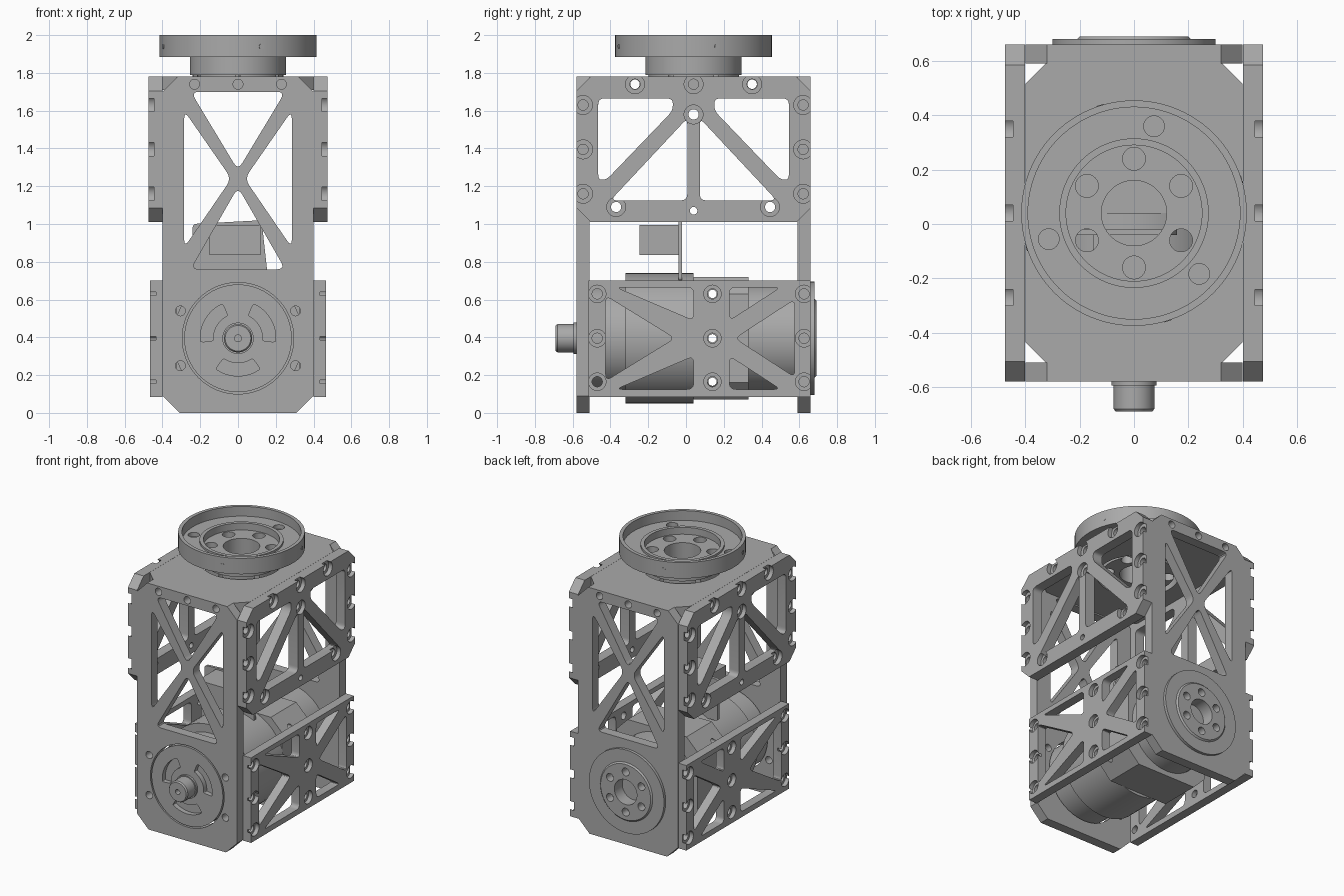
import bpy, bmesh
from math import sin, cos, pi, radians
from mathutils import Vector

if "Cube" in bpy.data.objects:
    bpy.data.objects.remove(bpy.data.objects["Cube"])

metal = bpy.data.materials.new("grey_metal")
metal.use_nodes = True
GREY = (0.40, 0.40, 0.40, 1)
metal.diffuse_color = GREY
metal.node_tree.nodes["Principled BSDF"].inputs["Base Color"].default_value = GREY

PLACE = {"x": lambda u, v, t: (t, u, v),
         "y": lambda u, v, t: (u, t, v),
         "z": lambda u, v, t: (u, v, t)}


def prism(bm, pts, axis, a, b):
    """Extrude a 2D outline along an axis from a to b."""
    lo = [bm.verts.new(PLACE[axis](u, v, a)) for u, v in pts]
    hi = [bm.verts.new(PLACE[axis](u, v, b)) for u, v in pts]
    bm.faces.new(lo)
    bm.faces.new(hi)
    for i in range(len(pts)):
        j = (i + 1) % len(pts)
        bm.faces.new((lo[i], lo[j], hi[j], hi[i]))


def solid(name, axis, shapes):
    """Object made of prisms, each given as (outline, start, end)."""
    bm = bmesh.new()
    for pts, a, b in shapes:
        prism(bm, pts, axis, a, b)
    return finish(name, bm)


def finish(name, bm):
    bmesh.ops.recalc_face_normals(bm, faces=bm.faces)
    me = bpy.data.meshes.new(name)
    bm.to_mesh(me)
    bm.free()
    me.materials.append(metal)
    ob = bpy.data.objects.new(name, me)
    bpy.context.collection.objects.link(ob)
    return ob


def lathe(name, profile, axis, cu, cv, n=64):
    """Spin a closed (radius, height) profile about an axis."""
    bm = bmesh.new()
    rings = [[bm.verts.new(PLACE[axis](cu + r * cos(2 * pi * k / n), cv + r * sin(2 * pi * k / n), t))
              for k in range(n)] for r, t in profile]
    for i, ring in enumerate(rings):
        nxt = rings[(i + 1) % len(rings)]
        for k in range(n):
            m = (k + 1) % n
            bm.faces.new((ring[k], ring[m], nxt[m], nxt[k]))
    return finish(name, bm)


def cut(ob, axis, shapes):
    """Subtract prisms from an object and bake the result."""
    tool = solid("cutter", axis, shapes)
    tool.hide_render = True
    mod = ob.modifiers.new("cut", "BOOLEAN")
    mod.operation, mod.solver, mod.object = "DIFFERENCE", "EXACT", tool
    mod.use_self = True
    dg = bpy.context.evaluated_depsgraph_get()
    me = bpy.data.meshes.new_from_object(ob.evaluated_get(dg))
    ob.modifiers.clear()
    ob.data = me
    bpy.data.objects.remove(tool)


def circle(u, v, r, n=32):
    return [(u + r * cos(2 * pi * k / n), v + r * sin(2 * pi * k / n)) for k in range(n)]


def ring_of(n, u, v, radius, r, start=0):
    return [circle(u + radius * cos(start + 2 * pi * k / n), v + radius * sin(start + 2 * pi * k / n), r)
            for k in range(n)]


def box(u0, u1, v0, v1, low=0, high=0):
    """Rectangle with chamfered lower and upper corners."""
    pts = [(u0 + low, v0), (u1 - low, v0), (u1, v0 + low), (u1, v1 - high),
           (u1 - high, v1), (u0 + high, v1), (u0, v1 - high), (u0, v0 + low)]
    return list(dict.fromkeys(pts))


def rounded(pts, r=0.035, n=5):
    """Round the corners of a polygon."""
    out = []
    for i, p in enumerate(pts):
        p, a, b = Vector(p), Vector(pts[i - 1]), Vector(pts[(i + 1) % len(pts)])
        s = p + (a - p).normalized() * min(r, (a - p).length * 0.4)
        e = p + (b - p).normalized() * min(r, (b - p).length * 0.4)
        for k in range(n + 1):
            t = k / n
            out.append(tuple(s * (1 - t) ** 2 + p * 2 * t * (1 - t) + e * t * t))
    return out


def flip(pts, axis, c):
    return [(2 * c - u, v) if axis == 0 else (u, 2 * c - v) for u, v in pts]


HUB_Y, AXLE_Z = 0.04, 0.395

# Front and back plates with cross-braced windows
side_tri = [(-0.285, 1.60), (-0.285, 0.875), (-0.035, 1.24)]
windows = [[(-0.25, 1.70), (0.25, 1.70), (0, 1.285)], [(-0.25, 0.76), (0.25, 0.76), (0, 1.195)],
           side_tri, flip(side_tri, 0, 0)]
for name, a, b in (("front_plate", -0.58, -0.51), ("back_plate", 0.59, 0.66)):
    outline = box(-0.4, 0.4, 0, 1.78, 0.09, 0.08)
    plate = solid(name, "y", [(outline, a, b)])
    holes = [rounded(w, 0.045) for w in windows] + [circle(0, AXLE_Z, 0.295, 64)]
    holes += [circle(x, 1.74, 0.026) for x in (-0.23, 0, 0.23)]
    if a < 0:
        holes += [circle(x, z, 0.026) for x in (-0.305, 0.305) for z in (0.25, 0.54)]
    cut(plate, "y", [(h, a - 0.1, b + 0.1) for h in holes])

# Top plate
top = solid("top_plate", "z", [(box(-0.4, 0.4, -0.51, 0.59, 0.075, 0.075), 1.71, 1.78)])
cut(top, "z", [(circle(0, HUB_Y, 0.27, 64), 1.6, 1.9)])
cut(top, "x", [(circle(y, 1.74, 0.025), -0.5, 0.5) for y in (-0.27, 0.35)])

# Upper side plates
corner = [(-0.465, 1.665), (-0.07, 1.665), (-0.07, 1.60), (-0.42, 1.235), (-0.465, 1.235)]
brace = [(-0.40, 1.125), (0.007, 1.125), (0.007, 1.56)]
upper_win = [rounded(p) for w in (corner, brace) for p in (w, flip(w, 0, HUB_Y))]
upper_bolts = [(y, z) for y in (-0.545, 0.62) for z in (1.16, 1.395, 1.63)]
upper_bolts += [(-0.27, 1.74), (HUB_Y, 1.74), (0.35, 1.74), (HUB_Y, 1.58), (-0.37, 1.09), (0.445, 1.09)]

# Lower side plates
fan = [(-0.37, 0.665), (0.04, 0.665), (0.04, 0.49)]
fan_back = [(0.23, 0.665), (0.50, 0.665), (0.23, 0.49)]
lower_win = [rounded(p) for w in (fan, fan_back) for p in (w, flip(w, 1, AXLE_Z))]
lower_win += [rounded([(-0.425, 0.62), (-0.425, 0.17), (-0.06, AXLE_Z)]),
              rounded([(0.575, 0.60), (0.575, 0.19), (0.26, AXLE_Z)])]
lower_bolts = [(y, z) for y in (-0.47, 0.14, 0.625) for z in (0.165, AXLE_Z, 0.63)]

for label, s in (("left", 1), ("right", -1)):
    for level, outline, out_x, wins, bolts, r in (
            ("upper", box(-0.58, 0.66, 1.01, 1.78, 0.075, 0.075), 0.475, upper_win, upper_bolts, 0.05),
            ("lower", box(-0.515, 0.66, 0.085, 0.70), 0.465, lower_win, lower_bolts, 0.046)):
        plate = solid(f"{level}_{label}_plate", "x", [(outline, s * 0.401, s * out_x)])
        holes = wins + [circle(y, z, 0.027) for y, z in bolts]
        if level == "upper":
            holes.append(circle(HUB_Y, 1.07, 0.02))
        cut(plate, "x", [(h, s * 0.3, s * 0.6) for h in holes])
        cut(plate, "x", [(circle(y, z, r), s * (out_x - 0.03), s * 0.6) for y, z in bolts])

# Top hub with raised rim
hub = lathe("top_hub", [(0.12, 1.72), (0.24, 1.72), (0.24, 1.79), (0.255, 1.79), (0.255, 1.885),
                        (0.415, 1.885), (0.415, 2.0), (0.39, 2.0), (0.39, 1.93), (0.275, 1.93),
                        (0.275, 1.945), (0.25, 1.945), (0.25, 1.895), (0.12, 1.895)], "z", 0, HUB_Y, 96)
cut(hub, "z", [(h, 1.6, 2.1) for h in ring_of(6, 0, HUB_Y, 0.2, 0.042, pi / 2)])
cut(hub, "z", [(h, 1.90, 2.1) for h in ring_of(3, 0, HUB_Y, 0.328, 0.038, radians(77))])
for k in range(4):
    a = radians(17.5 + 90 * k)
    pin = solid(f"rim_set_screw_{k + 1}", "z", [(circle(0, 0, 0.014, 16), 0.405, 0.417)])
    pin.rotation_euler = (0, pi / 2, a)
    pin.location = (0, HUB_Y, 1.94)


# Front motor face with curved slots
def slot(mid, r0=0.132, r1=0.2, half=radians(36), n=12):
    angs = [mid - half + 2 * half * k / n for k in range(n + 1)]
    arc = [(r1 * cos(a), AXLE_Z + r1 * sin(a)) for a in angs]
    arc += [(r0 * cos(a), AXLE_Z + r0 * sin(a)) for a in reversed(angs)]
    return rounded(arc, 0.03, 4)


face = lathe("front_motor_face", [(0.05, -0.50), (0.285, -0.50), (0.285, -0.58), (0.05, -0.58)],
             "y", 0, AXLE_Z)
cut(face, "y", [(slot(radians(d)), -0.7, -0.545) for d in (30, 150, 270)])
lathe("front_knob", [(0.018, -0.5), (0.083, -0.5), (0.083, -0.595), (0.075, -0.595), (0.075, -0.68),
                     (0.068, -0.69), (0.018, -0.69)], "y", 0, AXLE_Z, 48)

# Back output flange
flange = lathe("back_flange", [(0.09, 0.5), (0.285, 0.5), (0.285, 0.66), (0.3, 0.66), (0.3, 0.68),
                               (0.21, 0.68), (0.2, 0.69), (0.09, 0.69)], "y", 0, AXLE_Z)
cut(flange, "y", [(h, 0.63, 0.8) for h in ring_of(6, 0, AXLE_Z, 0.145, 0.028, pi / 6)])

# Motor body between the plates
motor = solid("motor_barrel", "y", [(circle(0, AXLE_Z, 0.345, 64), -0.32, 0.04)])
solid("motor_front_neck", "y", [(circle(0, AXLE_Z, 0.285, 64), -0.515, -0.32)])
solid("gearbox_neck", "y", [(circle(0, AXLE_Z, 0.29, 64), 0.33, 0.6)])
gearbox = solid("gearbox", "y", [(box(-0.325, 0.325, AXLE_Z - 0.325, AXLE_Z + 0.325, 0.09, 0.09), 0.04, 0.33)])
cut(gearbox, "x", [(circle(y, z, 0.022, 16), -0.6, 0.6) for y, z in lower_bolts if y == 0.14])

# Control board and connector block above the motor
solid("control_board", "y", [(rounded([(-0.24, 0.70), (0.16, 0.70), (0.125, 1.02), (-0.24, 1.0)], 0.02), -0.04, -0.02)])
solid("connector_block", "y", [(box(-0.15, 0.12, 0.835, 0.995), -0.245, -0.04)])

# Smooth round surfaces while keeping edges crisp
bpy.ops.object.select_all(action="DESELECT")
for ob in bpy.context.collection.objects:
    if ob.type == "MESH":
        ob.select_set(True)
        bpy.context.view_layer.objects.active = ob
bpy.ops.object.shade_smooth_by_angle(angle=radians(30))
